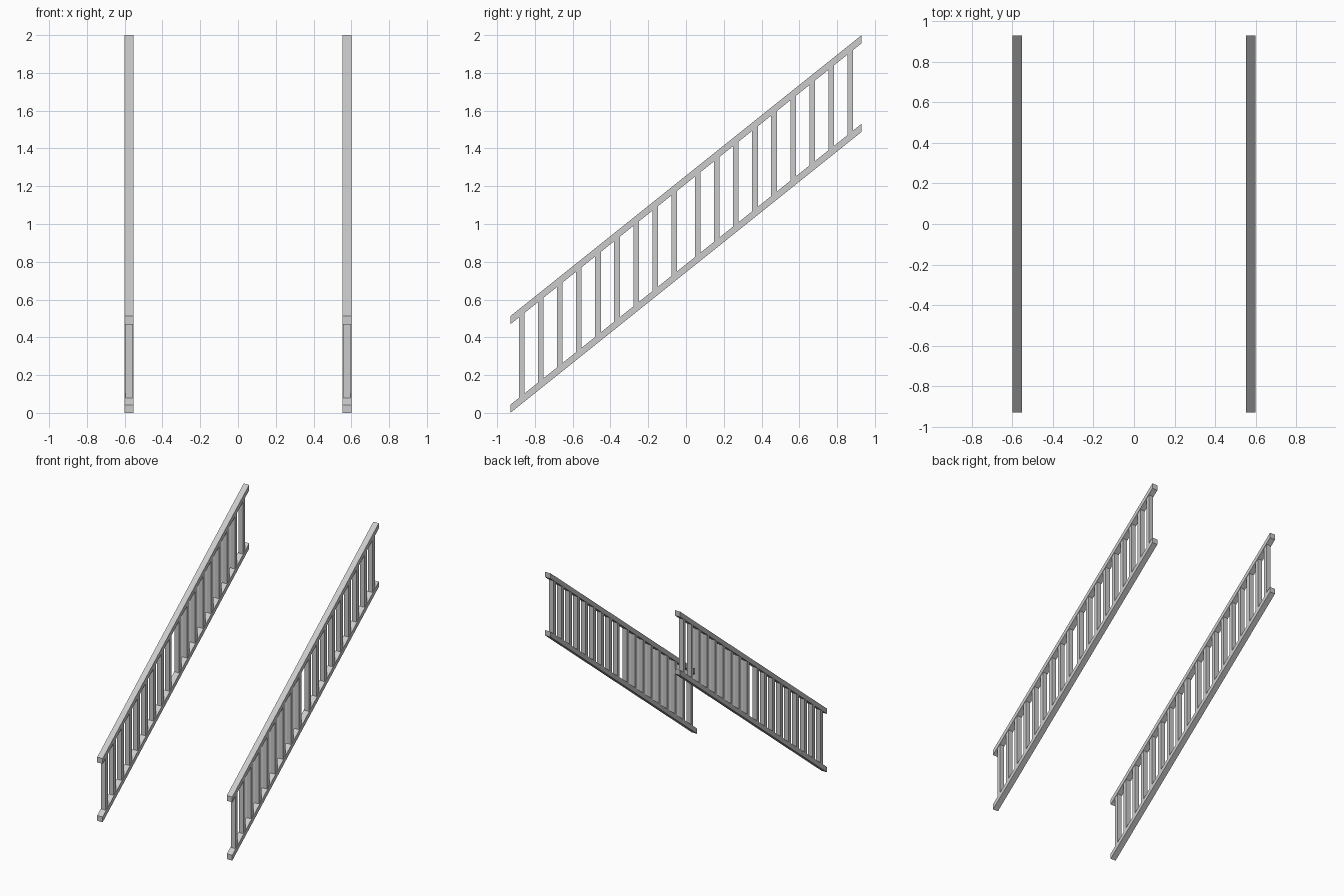
import bpy
import bmesh

cube = bpy.data.objects.get("Cube")
if cube:
    bpy.data.objects.remove(cube, do_unlink=True)

HALF_RUN = 0.93          # half length along y
SLOPE = 0.80             # rise per unit of run
RAIL_H = 0.043           # vertical thickness of a rail
TOP_BASE = 2.0 - RAIL_H - 2 * HALF_RUN * SLOPE
RAIL_X = 0.576
RAIL_W, BAR_W, BAR_D = 0.048, 0.04, 0.03

grey = bpy.data.materials.new("light grey")
grey.use_nodes = True
colour = (0.6, 0.6, 0.6, 1)
grey.diffuse_color = colour
grey.node_tree.nodes["Principled BSDF"].inputs["Base Color"].default_value = colour


def slope_z(y):
    return (y + HALF_RUN) * SLOPE


def sloped_bar(name, x, width, y0, y1, low, high):
    """Upright prism whose top and bottom follow the stair slope."""
    bm = bmesh.new()
    outline = [(y0, low), (y1, low), (y1, high), (y0, high)]
    face = bm.faces.new([bm.verts.new((x - width / 2, y, slope_z(y) + h))
                         for y, h in outline])
    extruded = bmesh.ops.extrude_face_region(bm, geom=[face])["geom"]
    moved = [v for v in extruded if isinstance(v, bmesh.types.BMVert)]
    bmesh.ops.translate(bm, vec=(width, 0, 0), verts=moved)
    bmesh.ops.recalc_face_normals(bm, faces=bm.faces)
    mesh = bpy.data.meshes.new(name)
    bm.to_mesh(mesh)
    bm.free()
    mesh.materials.append(grey)
    bpy.context.collection.objects.link(bpy.data.objects.new(name, mesh))


# Two groups of nine balusters, mirrored about the middle
spacing = 0.101
centres = sorted(s * (0.062 + spacing * i) for s in (-1, 1) for i in range(9))

for side, x in (("left", RAIL_X), ("right", -RAIL_X)):
    # Bottom rail and handrail
    sloped_bar(side + "_bottom_rail", x, RAIL_W, -HALF_RUN, HALF_RUN, 0, RAIL_H)
    sloped_bar(side + "_handrail", x, RAIL_W, -HALF_RUN, HALF_RUN,
               TOP_BASE, TOP_BASE + RAIL_H)
    # Balusters between the rails
    for n, y in enumerate(centres, 1):
        sloped_bar(f"{side}_baluster_{n}", x, BAR_W, y - BAR_D / 2, y + BAR_D / 2,
                   RAIL_H, TOP_BASE)
